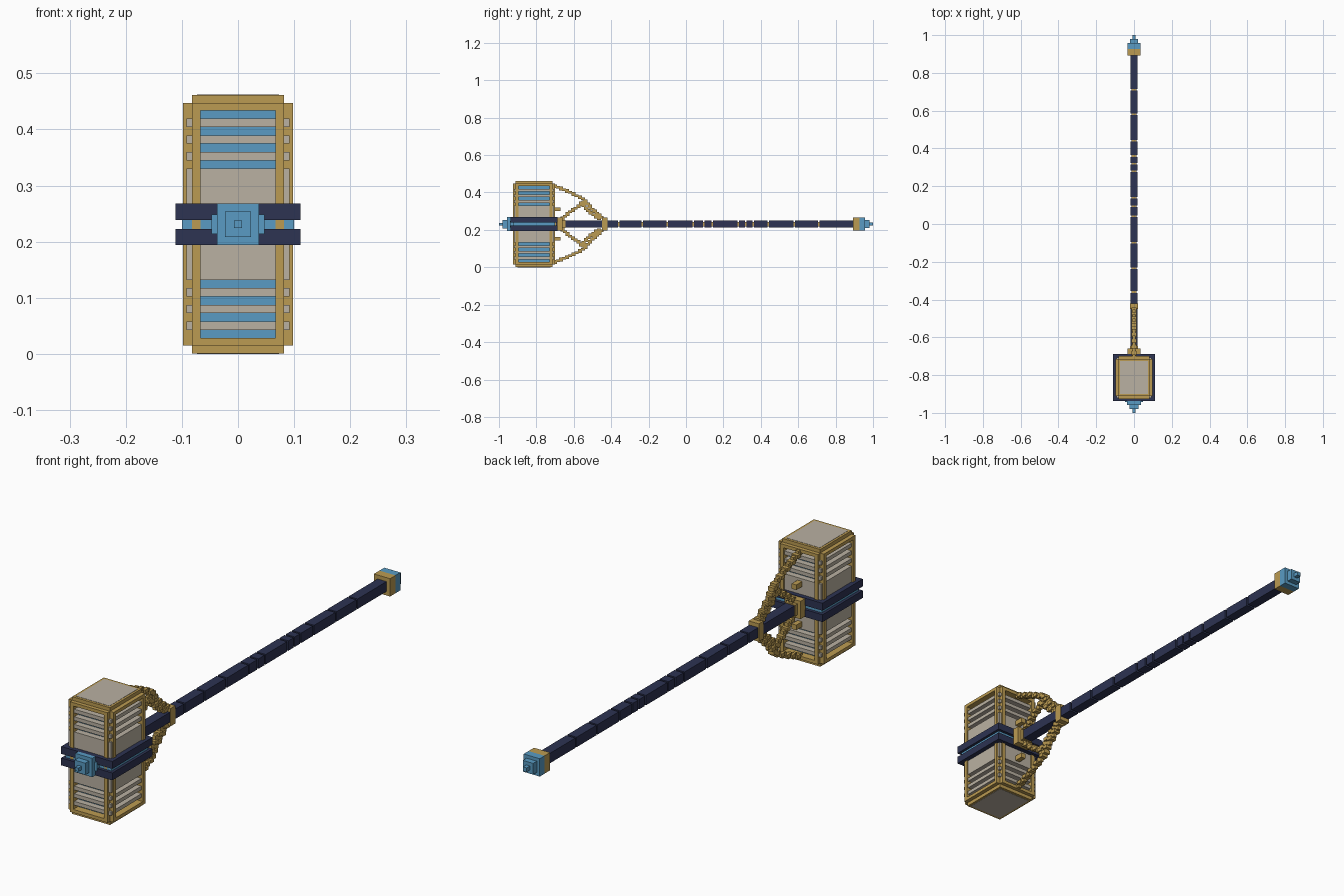
import bpy, bmesh
from mathutils import Vector, Matrix

cube = bpy.data.objects.get("Cube")
if cube:
    bpy.data.objects.remove(cube, do_unlink=True)


def material(name, rgb):
    m = bpy.data.materials.new(name)
    m.use_nodes = True
    m.diffuse_color = (*rgb, 1)
    m.node_tree.nodes["Principled BSDF"].inputs["Base Color"].default_value = (*rgb, 1)
    return m


GOLD = material("gold", (0.50, 0.33, 0.085))
NAVY = material("navy", (0.026, 0.033, 0.085))
BLUE = material("blue", (0.10, 0.33, 0.55))
STONE = material("stone", (0.49, 0.44, 0.36))

HEAD_Y = -0.813   # centre of the hammer head
MID = 0.231       # height of the handle axis


def build(name, mat, boxes):
    """One object from boxes, each given as two opposite corners."""
    bm = bmesh.new()
    for low, high in boxes:
        a, b = Vector(low), Vector(high)
        place = Matrix.Translation((a + b) / 2) @ Matrix.Diagonal((*(b - a), 1))
        bmesh.ops.create_cube(bm, size=1, matrix=place)
    bmesh.ops.recalc_face_normals(bm, faces=bm.faces)
    mesh = bpy.data.meshes.new(name)
    bm.to_mesh(mesh)
    bm.free()
    mesh.materials.append(mat)
    obj = bpy.data.objects.new(name, mesh)
    bpy.context.collection.objects.link(obj)
    return obj


def slab(hx, hy, z0, z1):
    """Box centred on the head, z measured from the handle axis."""
    return (-hx, HEAD_Y - hy, MID + z0), (hx, HEAD_Y + hy, MID + z1)


def along(y0, y1, hx, hz=None):
    """Box centred on the handle axis."""
    hz = hz or hx
    return (-hx, y0, MID - hz), (hx, y1, MID + hz)


def both_ends(hx, hy, z0, z1):
    return [slab(hx, hy, z0, z1), slab(hx, hy, -z1, -z0)]


# Head: recessed core showing through slots between stone layers
build("head_core", BLUE, [slab(0.067, 0.083, -0.21, 0.21)])
layers = both_ends(0.092, 0.107, 0.03, 0.099)
for i in range(3):
    z = 0.114 + 0.0298 * i
    layers += both_ends(0.092, 0.107, z, z + 0.0145)
build("head_panels", STONE, layers)

# Stepped gold corner posts
posts = []
for sx in (-1, 1):
    for sy in (-1, 1):
        for ox, oy in ((0.098, 0.098), (0.082, 0.113)):
            posts.append(((sx * 0.067, HEAD_Y + sy * 0.083, MID - 0.216),
                          (sx * ox, HEAD_Y + sy * oy, MID + 0.216)))
build("corner_posts", GOLD, posts)

# Gold rails at top and bottom, with stone end plates
build("end_rails", GOLD,
      both_ends(0.098, 0.098, 0.203, 0.216)
      + both_ends(0.082, 0.113, 0.203, 0.216)
      + both_ends(0.082, 0.098, 0.216, 0.230))
build("end_plates", STONE, both_ends(0.073, 0.088, 0.229, 0.231))

# Band around the head, split by a recessed blue groove
build("band", NAVY, both_ends(0.111, 0.125, 0.008, 0.037))
build("band_groove", BLUE, [slab(0.1, 0.113, -0.009, 0.009)])

# Stepped boss on the striking side
front = HEAD_Y - 0.125
build("front_boss", BLUE, [
    along(front - 0.004, front + 0.02, 0.047, 0.017),
    along(-0.957, front + 0.02, 0.037),
    along(-0.98, -0.95, 0.023),
    along(-1.0, -0.97, 0.007),
])

# Handle: navy lengths separated by narrow gaps over a gold core
gaps = [-0.36, -0.235, -0.1, 0.04, 0.095, 0.14, 0.28, 0.32, 0.36, 0.44, 0.58, 0.71]
edges = [-0.70] + gaps + [0.90]
build("handle", NAVY, [along(a + 0.004, b - 0.004, 0.0195)
                       for a, b in zip(edges, edges[1:])])
build("handle_core", GOLD, [along(-0.7, 0.9, 0.012)])

# Collars and end cap
build("head_collar", GOLD, [along(-0.69, -0.66, 0.035), along(-0.66, -0.645, 0.022)])
build("chain_collar", GOLD, [along(-0.45, -0.42, 0.022, 0.035)])
build("cap_ring", GOLD, [along(0.893, 0.927, 0.035)])
build("end_cap", BLUE, [along(0.927, 0.957, 0.035), along(0.95, 0.98, 0.022),
                        along(0.97, 1.0, 0.008)])


# Chains of small blocks, mirrored above and below the handle
def chain(path):
    boxes = []
    points = [Vector((0, y, z)) for y, z in path]
    count = 0
    for a, b in zip(points, points[1:]):
        steps = max(1, round((b - a).length / 0.018))
        for i in range(steps):
            p = a.lerp(b, i / steps)
            half = Vector((0.013, 0.011, 0.007)) if count % 2 else Vector((0.007, 0.011, 0.01))
            count += 1
            for side in (-1, 1):
                c = Vector((0, p.y, MID + side * p.z))
                boxes.append((c - half, c + half))
    return boxes


build("outer_chains", GOLD, chain([(-0.70, 0.203), (-0.62, 0.17), (-0.55, 0.135),
                                   (-0.50, 0.08), (-0.44, 0.025)]))
build("inner_chains", GOLD, chain([(-0.66, 0.03), (-0.62, 0.065), (-0.56, 0.105),
                                   (-0.525, 0.135)])
      + chain([(-0.56, 0.11), (-0.51, 0.06), (-0.45, 0.02)]))

# Studs on the back of the head
build("back_studs", GOLD, [((-0.01, -0.71, MID + s * 0.079 - 0.01),
                            (0.01, -0.67, MID + s * 0.079 + 0.01)) for s in (-1, 1)])
